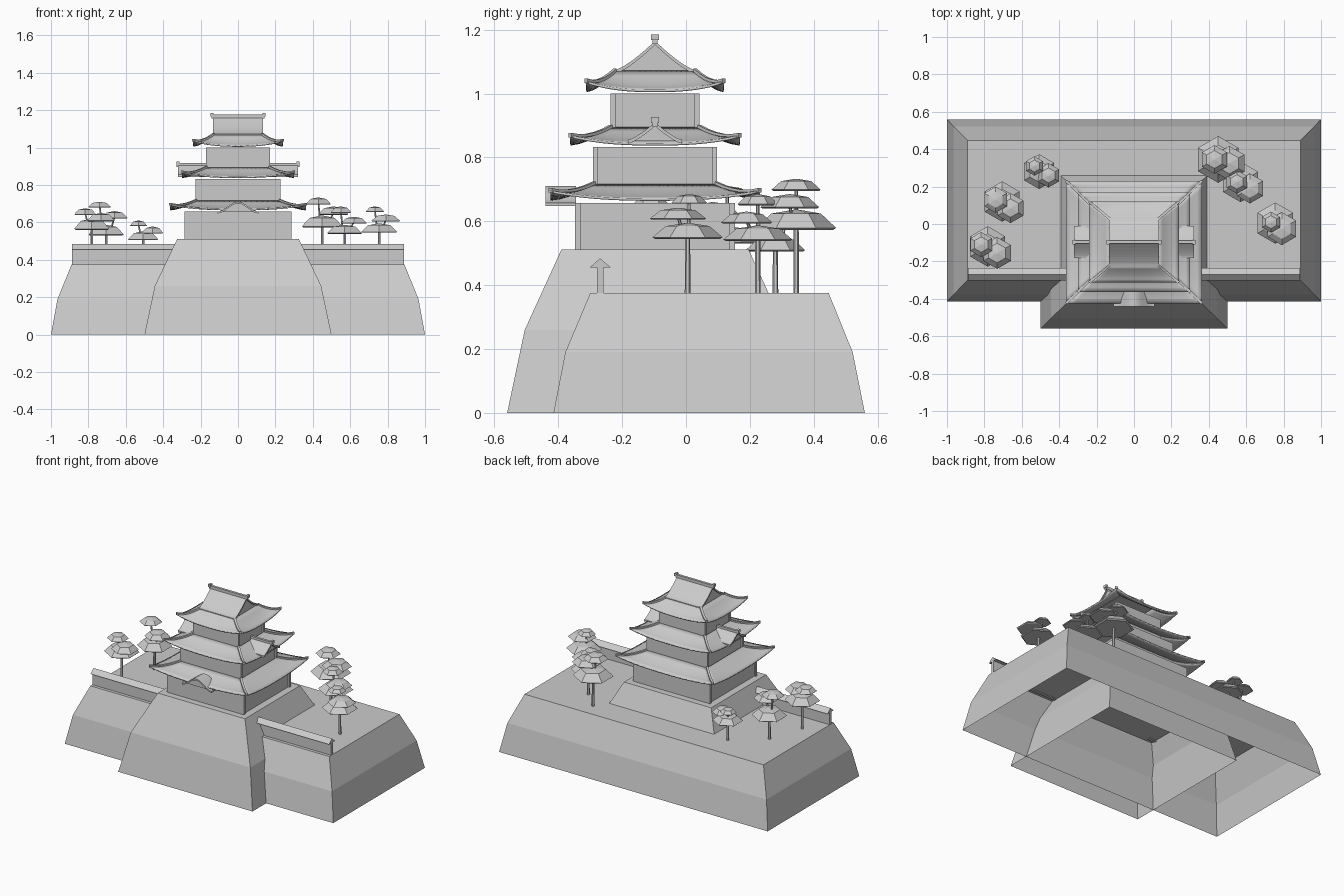
import bpy
import bmesh
from math import sin, cos, pi
from mathutils import Vector

if "Cube" in bpy.data.objects:
    bpy.data.objects.remove(bpy.data.objects["Cube"])

CY = -0.097  # depth of the tower axis

stone = bpy.data.materials.new("light_grey")
stone.use_nodes = True
stone.diffuse_color = (0.6, 0.6, 0.6, 1)
stone.node_tree.nodes["Principled BSDF"].inputs["Base Color"].default_value = (0.6, 0.6, 0.6, 1)


def finish(name, bm, smooth=False, fix=True):
    if fix:
        bmesh.ops.recalc_face_normals(bm, faces=bm.faces)
    mesh = bpy.data.meshes.new(name)
    bm.to_mesh(mesh)
    bm.free()
    mesh.materials.append(stone)
    if smooth:
        mesh.shade_smooth()
    obj = bpy.data.objects.new(name, mesh)
    bpy.context.scene.collection.objects.link(obj)
    return obj


def loft(bm, rings, cap_start=True, cap_end=True):
    """Join rings of points with quads."""
    vs = [[bm.verts.new(p) for p in r] for r in rings]
    n = len(vs[0])
    for a, b in zip(vs, vs[1:]):
        for i in range(n):
            j = (i + 1) % n
            bm.faces.new((a[i], a[j], b[j], b[i]))
    if cap_start:
        bm.faces.new(vs[0][::-1])
    if cap_end:
        bm.faces.new(vs[-1])


def rect(x0, x1, y0, y1, z):
    return [(x0, y0, z), (x1, y0, z), (x1, y1, z), (x0, y1, z)]


def add_box(bm, x0, x1, y0, y1, z0, z1):
    loft(bm, [rect(x0, x1, y0, y1, z0), rect(x0, x1, y0, y1, z1)])


def battered_base(name, levels):
    bm = bmesh.new()
    loft(bm, [rect(-x, x, y0, y1, z) for x, y0, y1, z in levels], cap_start=False)
    finish(name, bm, fix=False)


# Stone terraces, open underneath
battered_base("lower_terrace", [(1, -0.415, 0.56, 0), (0.965, -0.378, 0.522, 0.19),
                                (0.89, -0.30, 0.447, 0.375)])
battered_base("tower_base", [(0.5, CY - 0.463, CY + 0.463, 0), (0.445, CY - 0.408, CY + 0.408, 0.26),
                             (0.325, CY - 0.293, CY + 0.293, 0.512)])

# Storeys: a core with slightly wider front and back walls
for name, hx, hy, z0, z1 in (("first_storey", 0.287, 0.25, 0.51, 0.657),
                             ("second_storey", 0.227, 0.194, 0.68, 0.832),
                             ("third_storey", 0.171, 0.14, 0.86, 1.0)):
    bm = bmesh.new()
    add_box(bm, -hx + 0.01, hx - 0.01, CY - hy + 0.016, CY + hy - 0.016, z0, z1)
    for s in (-1, 1):
        y0, y1 = sorted((CY + s * hy, CY + s * (hy - 0.016)))
        add_box(bm, -hx, hx, y0, y1, z0, z1)
    finish(name, bm)


def skirt_roof(name, inner, outer, z_top, z_eave, lift):
    """Four sagging slopes with upturned corners, plus hip ridges."""
    nu, nv = 16, 5

    def height(u, v):
        return z_top + (z_eave - z_top) * (1 - (1 - v) ** 1.5) + lift * abs(u) ** 2.5 * v ** 2

    bm = bmesh.new()
    for side in range(4):
        turn = [(1, 0), (0, 1), (-1, 0), (0, -1)][side]
        along = side % 2  # 0: slope faces y, 1: slope faces x
        grid = []
        for j in range(nv + 1):
            v = j / nv
            hx = inner[0] + (outer[0] - inner[0]) * v
            hy = inner[1] + (outer[1] - inner[1]) * v
            row = []
            for i in range(nu + 1):
                u = 2 * i / nu - 1
                x, y = (u * turn[0] * hx, -turn[0] * hy) if not along else (turn[1] * hx, u * turn[1] * hy)
                row.append(bm.verts.new((x, CY + y, height(u, v))))
            grid.append(row)
        for a, b in zip(grid, grid[1:]):
            for i in range(nu):
                bm.faces.new((a[i], b[i], b[i + 1], a[i + 1]))
    slope = finish(name, bm, smooth=True, fix=False)
    thick = slope.modifiers.new("thickness", 'SOLIDIFY')
    thick.thickness = 0.008
    thick.offset = -1

    bm = bmesh.new()
    for sx in (-1, 1):
        for sy in (-1, 1):
            rings = []
            for j in range(nv + 1):
                v = j / nv
                c = Vector((sx * (inner[0] + (outer[0] - inner[0]) * v),
                            CY + sy * (inner[1] + (outer[1] - inner[1]) * v), height(1, v)))
                side = Vector((-sy, sx, 0)).normalized() * 0.007
                up = Vector((0, 0, 0.007))
                rings.append([c - side - up, c + side - up, c + side + up, c - side + up])
            loft(bm, rings)
    finish(name + "_hip_ridges", bm)


skirt_roof("first_roof", (0.225, 0.192), (0.363, 0.328), 0.717, 0.672, 0.025)
skirt_roof("second_roof", (0.169, 0.138), (0.30, 0.266), 0.895, 0.845, 0.025)
skirt_roof("top_roof", (0.13, 0.125), (0.24, 0.216), 1.072, 1.012, 0.028)


def curved_gable(name, half, z_base, z_apex, x0, x1, wall_x):
    """Concave gable running along x, with filled gable ends and a ridge."""
    n = 8
    prof = [(half * t, z_base + (z_apex - z_base) * (1 - t) ** 1.35)
            for t in (i / n for i in range(n + 1))]
    top = [(-y, z) for y, z in prof[:0:-1]] + prof
    low = [(y, z - 0.012) for y, z in top]
    bm = bmesh.new()
    loft(bm, [[(x, CY + y, z) for y, z in top + low[::-1]] for x in (x0, x1)])
    loft(bm, [[(x, CY + y, z - 0.004) for y, z in top] for x in wall_x])
    finish(name, bm)


def ridge(name, x0, x1, z, ends):
    bm = bmesh.new()
    add_box(bm, x0, x1, CY - 0.008, CY + 0.008, z - 0.012, z + 0.01)
    for x in ends:
        add_box(bm, x - 0.008, x + 0.008, CY - 0.012, CY + 0.012, z, z + 0.018)
    finish(name, bm)


# Top gable and the two side gables
curved_gable("top_gable_roof", 0.13, 1.072, 1.165, -0.134, 0.134, (-0.125, 0.125))
ridge("top_ridge", -0.142, 0.142, 1.167, (-0.14, 0.14))
for label, s in (("left", 1), ("right", -1)):
    curved_gable(label + "_side_gable", 0.085, 0.855, 0.91, *sorted((s * 0.17, s * 0.32)),
                 sorted((s * 0.17, s * 0.305)))
    ridge(label + "_side_gable_ridge", *sorted((s * 0.165, s * 0.328)), 0.908, (s * 0.322,))

# Bell-shaped porch gable at the front
n = 16
bell = [(0.11 * u, 0.658 + 0.053 * (0.5 + 0.5 * cos(pi * u)))
        for u in (2 * i / n - 1 for i in range(n + 1))]
under = [(x, z - 0.01) for x, z in bell[::-1]]
bm = bmesh.new()
loft(bm, [[(x, y, z) for x, z in bell + under] for y in (-0.44, -0.345)])
loft(bm, [[(x, y, z - 0.003) for x, z in bell] for y in (-0.425, -0.345)])
finish("front_bell_gable", bm)

# Parapet walls with a pitched coping
for label, s in (("left", 1), ("right", -1)):
    x0, x1 = sorted((s * 0.34, s * 0.888))
    bm = bmesh.new()
    add_box(bm, x0, x1, -0.279, -0.259, 0.37, 0.46)
    loft(bm, [[(x, -0.301, 0.456), (x, -0.236, 0.456), (x, -0.269, 0.484)] for x in (x0, x1)])
    finish(label + "_parapet", bm)


def ring(x, y, z, r):
    return [(x + r * sin(i * pi / 3), y + r * cos(i * pi / 3), z) for i in range(6)]


def tree(name, x, y, pads):
    """Thin trunk with layered six-sided pads: offset x, offset y, radius, bottom, top."""
    bm = bmesh.new()
    loft(bm, [ring(x, y, 0.37, 0.009), ring(x, y, pads[0][3] + 0.01, 0.008)])
    for dx, dy, r, z0, z1 in pads:
        px, py, h = x + dx, y + dy, z1 - z0
        loft(bm, [ring(px, py, z0, r * 0.93), ring(px, py, z0 + h * 0.1, r),
                  ring(px, py, z0 + h * 0.8, r * 0.62), ring(px, py, z1, 0.004)])
        if dx or dy:  # short branch carrying the upper pad
            loft(bm, [ring(x + dx * 0.5, y + dy * 0.5, pads[0][3] + 0.02, 0.006),
                      ring(px, py, z0 + 0.01, 0.005)])
    finish(name, bm)


tree("tree_back_right", -0.507, 0.28, [(0, 0, 0.093, 0.505, 0.552), (0.05, -0.02, 0.065, 0.54, 0.578),
                                       (-0.025, 0.03, 0.052, 0.58, 0.61)])
tree("tree_middle_right", -0.705, 0.12, [(0, 0, 0.108, 0.53, 0.587), (0.045, -0.035, 0.08, 0.62, 0.66),
                                         (-0.035, 0.01, 0.07, 0.68, 0.71)])
tree("tree_front_right", -0.782, -0.12, [(0, 0, 0.108, 0.56, 0.62), (0.05, -0.035, 0.085, 0.605, 0.65),
                                         (-0.035, 0.01, 0.067, 0.64, 0.675)])
tree("tree_back_left", 0.45, 0.345, [(0, 0, 0.125, 0.573, 0.637), (0.06, -0.02, 0.092, 0.64, 0.685),
                                     (-0.02, 0, 0.077, 0.695, 0.733)])
tree("tree_middle_left", 0.57, 0.225, [(0, 0, 0.108, 0.538, 0.587), (0.05, -0.035, 0.08, 0.593, 0.63),
                                       (-0.02, 0, 0.063, 0.65, 0.685)])
tree("tree_front_left", 0.755, 0.005, [(0, 0, 0.11, 0.545, 0.595), (0.035, -0.03, 0.088, 0.605, 0.642),
                                       (-0.023, 0.005, 0.056, 0.655, 0.685)])
